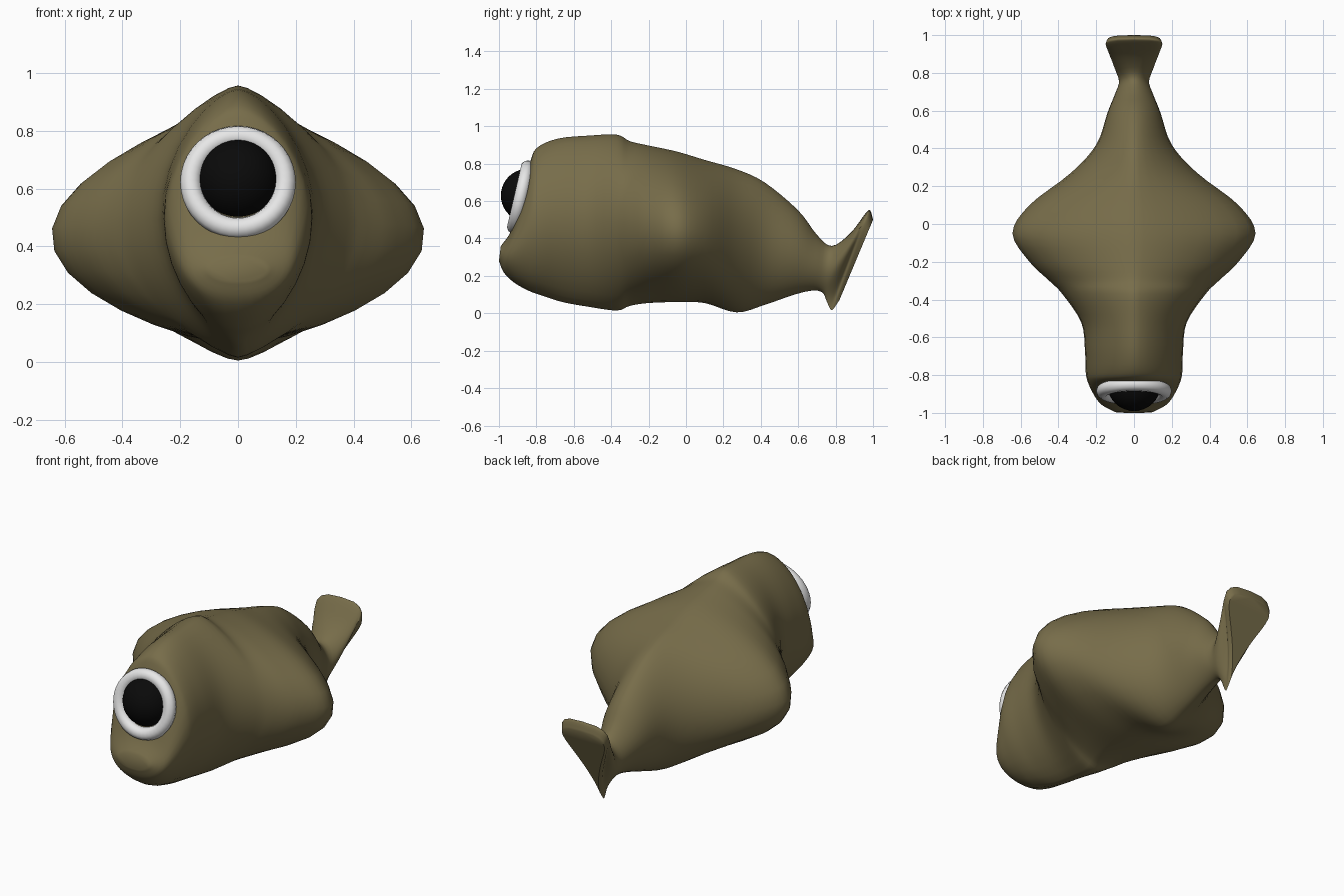
import bpy, bmesh, math
from mathutils import Matrix, Vector

if "Cube" in bpy.data.objects:
    bpy.data.objects.remove(bpy.data.objects["Cube"])


def material(name, rgb):
    m = bpy.data.materials.new(name)
    m.diffuse_color = (*rgb, 1)
    m.use_nodes = True
    m.node_tree.nodes["Principled BSDF"].inputs["Base Color"].default_value = m.diffuse_color
    return m


OLIVE = material("olive skin", (0.185, 0.152, 0.068))
WHITE = material("eye white", (0.8, 0.8, 0.8))
BLACK = material("pupil black", (0.003, 0.003, 0.003))


def finish(bm, name, mat, angle):
    bmesh.ops.recalc_face_normals(bm, faces=bm.faces)
    me = bpy.data.meshes.new(name)
    bm.to_mesh(me)
    bm.free()
    me.materials.append(mat)
    ob = bpy.data.objects.new(name, me)
    bpy.context.collection.objects.link(ob)
    bpy.ops.object.select_all(action='DESELECT')
    ob.select_set(True)
    bpy.context.view_layer.objects.active = ob
    bpy.ops.object.shade_smooth_by_angle(angle=math.radians(angle))
    return ob


# Body sections, nose to tail:
# top y, top z, bottom y, bottom z, half width, height of widest point, roundness
SECTIONS = [
    (-.99, .36, -1.0, .28, .10, .5, .4),
    (-.93, .45, -.975, .22, .175, .5, .4),
    (-.88, .62, -.92, .165, .215, .5, .45),
    (-.83, .82, -.84, .12, .245, .5, .5),
    (-.79, .89, -.77, .095, .256, .5, .55),
    (-.68, .935, -.66, .06, .26, .52, .6),
    (-.52, .95, -.52, .035, .28, .52, .62),
    (-.37, .955, -.37, .015, .38, .5, .7),
    (-.30, .92, -.30, .04, .45, .48, .7),
    (-.20, .897, -.20, .055, .555, .47, .7),
    (-.05, .865, -.05, .06, .645, .47, .7),
    (.10, .82, .10, .055, .555, .47, .7),
    (.27, .77, .27, .005, .335, .48, .68),
    (.42, .70, .42, .045, .2, .48, .6),
    (.60, .55, .58, .10, .14, .5, .55),
    (.70, .42, .68, .122, .10, .5, .55),
    (.78, .36, .73, .11, .08, .55, .5),
    (.88, .43, .75, .07, .11, .75, .35),
    (.96, .535, .77, .025, .145, .87, .3),
    (.985, .55, .785, .02, .15, .87, .3),
    (1.0, .50, .82, .07, .14, .87, .3),
]


def smooth_sections(secs, steps):
    out = []
    for i in range(len(secs) - 1):
        a, b = secs[max(i - 1, 0)], secs[i]
        c, d = secs[i + 1], secs[min(i + 2, len(secs) - 1)]
        for s in range(steps):
            t = s / steps
            out.append([.5 * (2 * q + (r - p) * t + (2 * p - 5 * q + 4 * r - u) * t * t
                              + (3 * q - p - 3 * r + u) * t ** 3)
                        for p, q, r, u in zip(a, b, c, d)])
    return out + [list(secs[-1])]


# Fish body with side bulges and tail, lofted as one skin
HALF = 16
bm = bmesh.new()
rings = []
for yt, zt, yb, zb, w, m, p in smooth_sections(SECTIONS, 4):
    k = math.log(.5) / math.log(m)
    side = []
    for j in range(HALF + 1):
        t = (1 - math.cos(math.pi * j / HALF)) / 2
        x = w * max(math.sin(math.pi * t ** k), 0) ** p if 0 < j < HALF else 0
        side.append((x, yb + (yt - yb) * t, zb + (zt - zb) * t))
    loop = side + [(-x, y, z) for x, y, z in side[-2:0:-1]]
    rings.append([bm.verts.new(c) for c in loop])
n = 2 * HALF
for r0, r1 in zip(rings, rings[1:]):
    for j in range(n):
        bm.faces.new((r0[j], r0[(j + 1) % n], r1[(j + 1) % n], r1[j]))
bm.faces.new(rings[0])
bm.faces.new(rings[-1])
finish(bm, "fish_body", OLIVE, 45)

# Eye ring: rounded rim turned about the tilted eye axis
TILT = Matrix.Translation((0, -.885, .622)) @ Matrix.Rotation(math.radians(90 - 13), 4, 'X')
bm = bmesh.new()
SEG, PROF = 40, 10
grid = []
for i in range(SEG):
    a = 2 * math.pi * i / SEG
    row = []
    for j in range(PROF):
        b = 2 * math.pi * j / PROF
        r = .163 + .037 * math.cos(b)
        row.append(bm.verts.new(TILT @ Vector((r * math.cos(a), r * math.sin(a), .036 * math.sin(b)))))
    grid.append(row)
for i in range(SEG):
    for j in range(PROF):
        i2, j2 = (i + 1) % SEG, (j + 1) % PROF
        bm.faces.new((grid[i][j], grid[i2][j], grid[i2][j2], grid[i][j2]))
finish(bm, "eye_ring", WHITE, 40)

# Bulging pupil
bm = bmesh.new()
bmesh.ops.create_uvsphere(bm, u_segments=32, v_segments=20, radius=.142,
                          matrix=Matrix.Translation((0, -.848, .63)))
finish(bm, "pupil", BLACK, 60)
